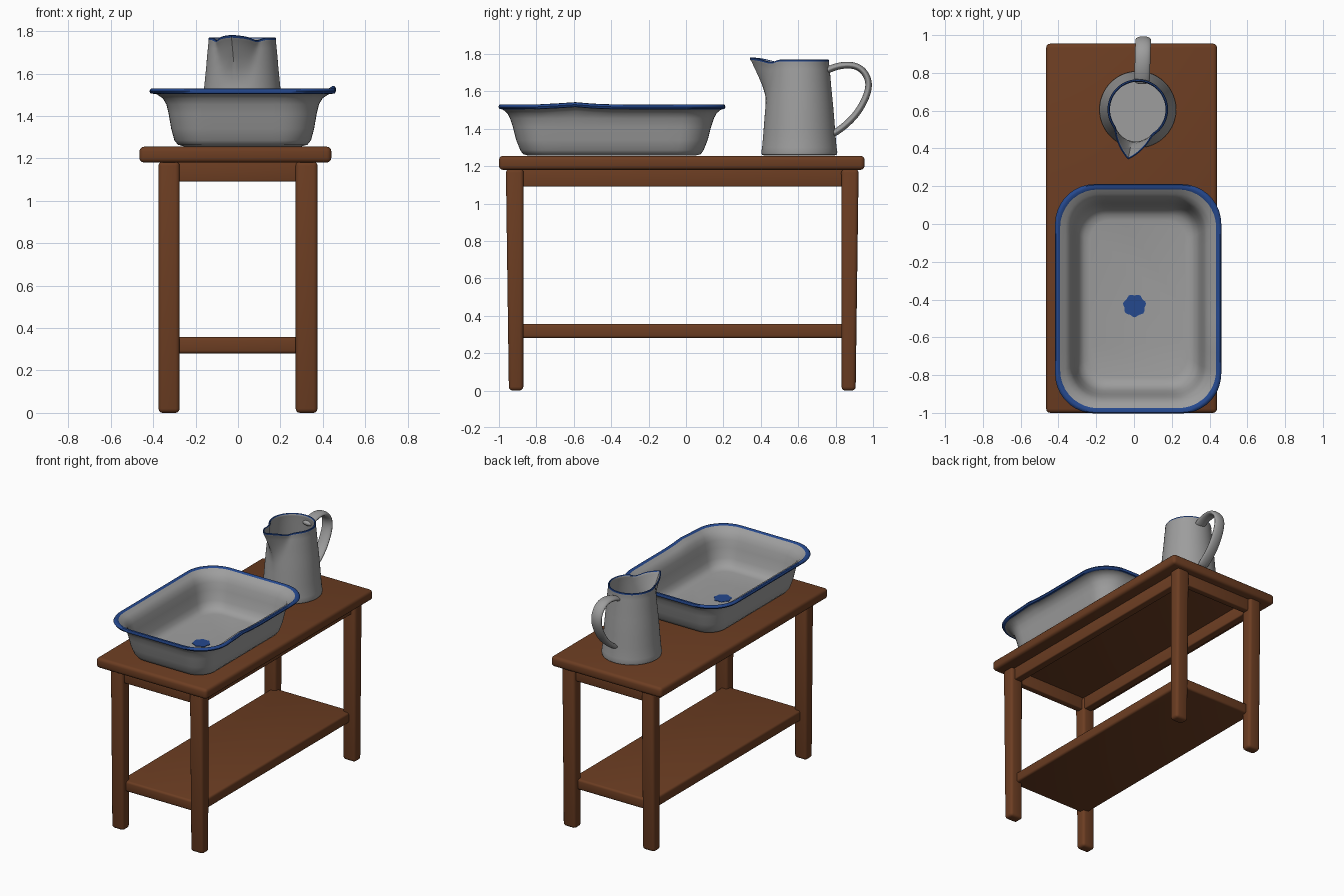
import bpy, bmesh, math
from mathutils import Vector

if "Cube" in bpy.data.objects:
    bpy.data.objects.remove(bpy.data.objects["Cube"])


def material(name, rgb):
    m = bpy.data.materials.new(name)
    m.diffuse_color = (*rgb, 1)
    m.use_nodes = True
    m.node_tree.nodes["Principled BSDF"].inputs["Base Color"].default_value = m.diffuse_color
    return m


WOOD = material("brown wood", (0.150, 0.047, 0.016))
ENAMEL = material("grey enamel", (0.34, 0.34, 0.34))
BLUE = material("blue enamel", (0.018, 0.065, 0.27))


def finish(name, bm, mats, angle=40):
    bmesh.ops.recalc_face_normals(bm, faces=bm.faces)
    mesh = bpy.data.meshes.new(name)
    bm.to_mesh(mesh)
    bm.free()
    ob = bpy.data.objects.new(name, mesh)
    bpy.context.collection.objects.link(ob)
    for m in mats:
        mesh.materials.append(m)
    bpy.ops.object.select_all(action='DESELECT')
    ob.select_set(True)
    bpy.context.view_layer.objects.active = ob
    bpy.ops.object.shade_smooth_by_angle(angle=math.radians(angle))
    return ob


def plank(name, x, y, z, bevel, foot_y=None):
    """Box from (min, max) pairs with rounded edges; foot_y tapers the bottom."""
    bm = bmesh.new()
    bmesh.ops.create_cube(bm, size=1)
    for v in bm.verts:
        i, j, k = (int(c > 0) for c in v.co)
        v.co = (x[i], (foot_y if foot_y and k == 0 else y)[j], z[k])
    bmesh.ops.bevel(bm, geom=bm.edges[:], offset=bevel, segments=3,
                    profile=0.5, affect='EDGES')
    return finish(name, bm, [WOOD])


def loft(name, rings, blue_bands=(), angle=40):
    """Skin closed rings of points, capping both ends."""
    bm = bmesh.new()
    loops = [[bm.verts.new(p) for p in ring] for ring in rings]
    n = len(loops[0])
    for b, (lo, hi) in enumerate(zip(loops, loops[1:])):
        for i in range(n):
            j = (i + 1) % n
            f = bm.faces.new((lo[i], lo[j], hi[j], hi[i]))
            f.material_index = int(b in blue_bands)
    bm.faces.new(loops[0])
    bm.faces.new(loops[-1])
    return finish(name, bm, [ENAMEL, BLUE], angle)


# Table
plank("table_top", (-0.465, 0.44), (-1.0, 0.955), (1.18, 1.255), 0.022)
for side, x in (("left", (-0.375, -0.275)), ("right", (0.272, 0.375))):
    plank(f"front_leg_{side}", x, (-0.963, -0.868), (0, 1.185), 0.02, (-0.947, -0.87))
    plank(f"back_leg_{side}", x, (0.83, 0.923), (0, 1.185), 0.02, (0.832, 0.907))
    s = -1 if side == "left" else 1
    plank(f"side_apron_{side}", sorted((s * 0.285, s * 0.345)), (-0.9, 0.86), (1.09, 1.185), 0.008)
plank("front_apron", (-0.3, 0.3), (-0.935, -0.885), (1.09, 1.185), 0.008)
plank("back_apron", (-0.3, 0.3), (0.845, 0.895), (1.09, 1.185), 0.008)
plank("shelf", (-0.325, 0.325), (-0.915, 0.875), (0.28, 0.357), 0.015)


# Basin
BX, BY = 0.022, -0.396


def basin_ring(hx, hy, r, z):
    pts = []
    corners = ((1, 1, 0), (-1, 1, 90), (-1, -1, 180), (1, -1, 270))
    for sx, sy, a0 in corners:
        for k in range(10):
            a = math.radians(a0 + 10 * k)
            pts.append(Vector((sx * (hx - r) + r * math.cos(a),
                               sy * (hy - r) + r * math.sin(a), z)))
    out = []
    for i, p in enumerate(pts):
        out.append(p)
        if i % 10 == 9:  # extra points along each straight side
            q = pts[(i + 1) % len(pts)]
            out += [p.lerp(q, t / 8) for t in range(1, 8)]
    for p in out:
        p.x += BX
        p.y += BY
        # slight wave in the right lip
        if z > 1.48 and p.x > 0.2:
            p.z += 0.012 * math.exp(-((p.y + 0.6) / 0.1) ** 2)
    return out


basin_profile = [
    (0.275, 0.445, 0.11, 1.256), (0.305, 0.475, 0.13, 1.264), (0.322, 0.49, 0.14, 1.285),
    (0.337, 0.512, 0.15, 1.34), (0.349, 0.53, 0.16, 1.41), (0.36, 0.545, 0.17, 1.455),
    (0.377, 0.56, 0.18, 1.483), (0.405, 0.583, 0.20, 1.502), (0.420, 0.590, 0.20, 1.504),
    (0.434, 0.602, 0.21, 1.506), (0.440, 0.607, 0.21, 1.517), (0.434, 0.602, 0.21, 1.528),
    (0.423, 0.590, 0.20, 1.530), (0.413, 0.579, 0.20, 1.522), (0.385, 0.555, 0.18, 1.506),
    (0.362, 0.535, 0.17, 1.483), (0.350, 0.52, 0.16, 1.45), (0.338, 0.505, 0.15, 1.40),
    (0.323, 0.487, 0.14, 1.33), (0.308, 0.468, 0.13, 1.295), (0.285, 0.445, 0.12, 1.275),
    (0.255, 0.415, 0.10, 1.268)]
loft("basin", [basin_ring(*p) for p in basin_profile], range(8, 13), 50)

# Worn blue spot on the basin floor
bm = bmesh.new()
bmesh.ops.create_circle(bm, cap_ends=True, segments=36, radius=0.058)
for v in bm.verts:
    a = math.atan2(v.co.y, v.co.x)
    v.co *= 1 + 0.07 * math.sin(7 * a)
    v.co += Vector((0.003, -0.432, 1.269))
top = bmesh.ops.extrude_face_region(bm, geom=bm.faces[:])["geom"]
for v in top:
    if isinstance(v, bmesh.types.BMVert):
        v.co.z += 0.003
finish("basin_floor_spot", bm, [BLUE])

# Jug with a pulled spout
JX, JY, SPOUT = 0.02, 0.606, math.radians(-101)


def jug_ring(r, z):
    t = min(1, max(0, (z - 1.53) / 0.235))
    pts = []
    for i in range(96):
        a = SPOUT + math.tau * i / 96
        d = abs((a - SPOUT + math.pi) % math.tau - math.pi)
        w = max(0, 1 - d / (0.25 + 0.5 * t)) ** 1.35
        rr = r + 0.112 * t ** 1.5 * w
        lift = 0
        if z > 1.70:  # lip dips beside the spout and rises at its tip
            lift = 0.012 * w - 0.014 * math.exp(-((d - 0.6) / 0.25) ** 2)
            lift *= (z - 1.70) / 0.07
        pts.append((JX + rr * math.cos(a), JY + rr * math.sin(a), z + lift))
    return pts


jug_profile = [(0.185, 1.256), (0.200, 1.261), (0.203, 1.275), (0.199, 1.30),
               (0.192, 1.38), (0.186, 1.46), (0.180, 1.53), (0.175, 1.58),
               (0.170, 1.63), (0.166, 1.68), (0.162, 1.72), (0.159, 1.75),
               (0.160, 1.759), (0.158, 1.768), (0.152, 1.770), (0.147, 1.764),
               (0.149, 1.75), (0.152, 1.72), (0.156, 1.68), (0.160, 1.63),
               (0.165, 1.58), (0.170, 1.53), (0.182, 1.38), (0.188, 1.30),
               (0.175, 1.275)]
loft("jug", [jug_ring(*p) for p in jug_profile], range(12, 15), 50)

# Jug handle: flat strap swept along a loop
path = [(0.740, 1.705), (0.775, 1.722), (0.815, 1.736), (0.865, 1.742), (0.915, 1.735),
        (0.955, 1.705), (0.979, 1.655), (0.975, 1.60), (0.95, 1.54), (0.91, 1.475),
        (0.86, 1.425), (0.815, 1.39), (0.775, 1.365)]
path = [Vector(p) for p in path]
sections = []
for i, p in enumerate(path):
    d = (path[min(i + 1, len(path) - 1)] - path[max(i - 1, 0)]).normalized()
    n = Vector((-d.y, d.x))
    x0 = 0.042 + 0.03 * (p.x - 0.75)
    ring = []
    for k in range(12):
        a = math.tau * k / 12
        q = p + n * 0.019 * math.sin(a)
        ring.append((x0 + 0.043 * math.cos(a), q.x, q.y))
    sections.append(ring)
handle = loft("jug_handle", sections, (), 60)
sub = handle.modifiers.new("smooth", 'SUBSURF')
sub.levels = sub.render_levels = 2
